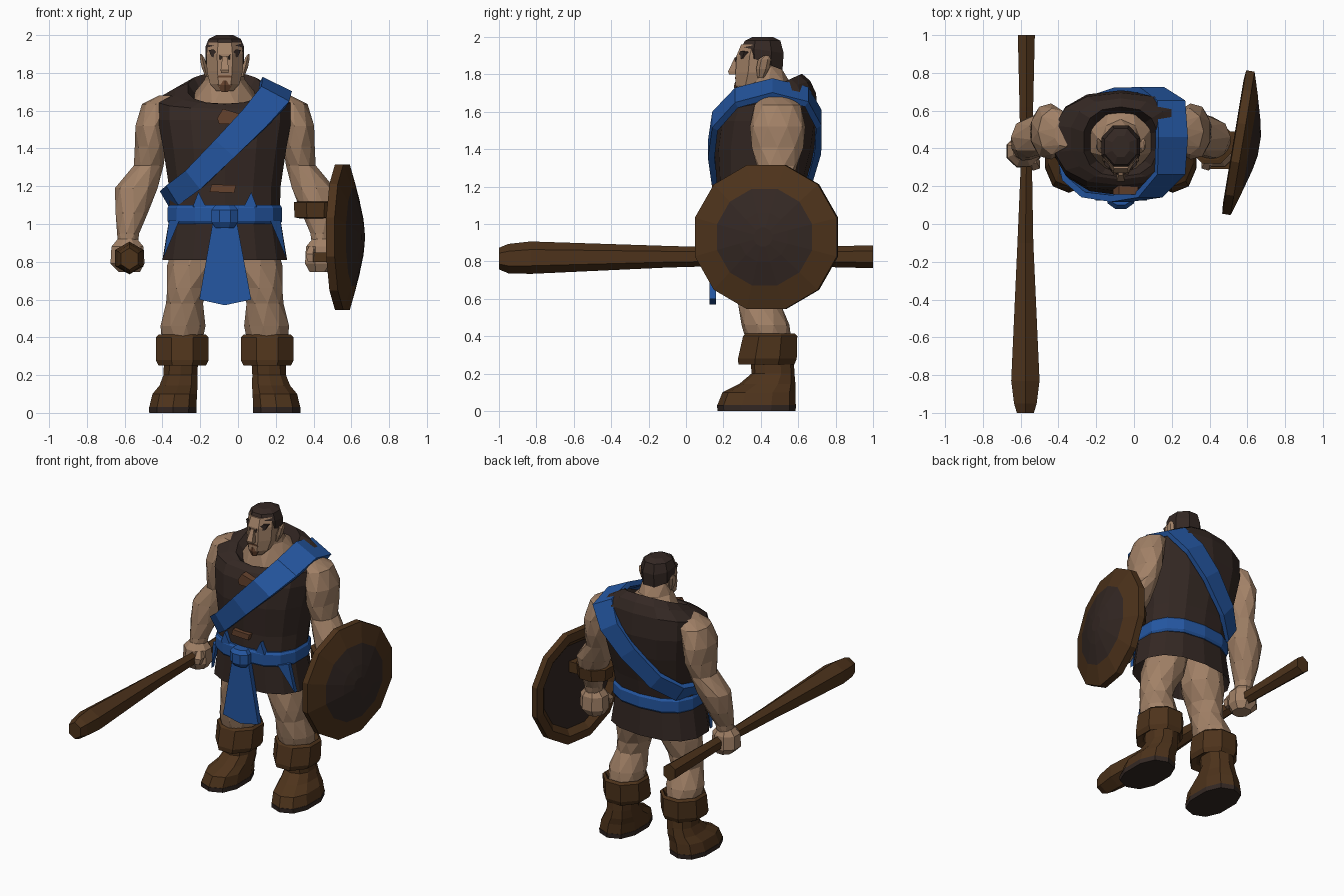
import bpy, bmesh, math
from mathutils import Vector, Matrix

CX = -0.07  # mirror plane of the body


def material(name, rgb):
    m = bpy.data.materials.new(name)
    m.diffuse_color = (*rgb, 1)
    return m


SKIN = material("skin", (0.36, 0.22, 0.135))
DARK = material("dark_cloth", (0.034, 0.021, 0.017))
BROWN = material("brown_leather", (0.075, 0.033, 0.011))
PATCH = material("patch_leather", (0.13, 0.055, 0.027))
BLUE = material("blue_cloth", (0.018, 0.095, 0.36))


def make(name, verts, faces, mat):
    bm = bmesh.new()
    vs = [bm.verts.new(v) for v in verts]
    for f in faces:
        bm.faces.new([vs[i] for i in f])
    bmesh.ops.recalc_face_normals(bm, faces=bm.faces)
    me = bpy.data.meshes.new(name)
    bm.to_mesh(me)
    bm.free()
    me.materials.append(mat)
    ob = bpy.data.objects.new(name, me)
    bpy.context.collection.objects.link(ob)
    return ob


def loft(name, rings, mat, n=8, p=2.0, facet=False, cap=True, side=1, mtx=Matrix()):
    """Skin rings (x, y, z, rx, ry, tilt); facet twists alternate rings into triangles."""
    verts, faces = [], []
    k = 1.04 if facet else 1 / math.cos(math.pi / n) if p == 2 else 1
    power = lambda v: math.copysign(abs(v) ** (2 / p), v)
    for i, (x, y, z, rx, ry, *t) in enumerate(rings):
        off = 0.5 * (i % 2) if facet else 0.5
        for j in range(n):
            a = 2 * math.pi * (j + off) / n
            dx, dy = k * rx * power(math.cos(a)), k * ry * power(math.sin(a))
            wx = CX + side * (x + dx - CX)
            verts.append(mtx @ Vector((wx, y + dy, z + (t[0] * dy if t else 0))))
    for i in range(len(rings) - 1):
        for j in range(n):
            a, a2 = i * n + j, i * n + (j + 1) % n
            b, b2 = a + n, a2 + n
            if not facet:
                faces.append((a, a2, b2, b))
            elif i % 2 == 0:
                faces += [(a, a2, b), (a2, b2, b)]
            else:
                faces += [(a, b2, b), (a, a2, b2)]
    if cap:
        faces += [tuple(range(n)), tuple(range(len(verts) - n, len(verts)))]
    return make(name, verts, faces, mat)


def panel(name, pts, y0, y1, mat, side=1, skew=0):
    """Extrude an x-z outline along y; skew pushes outer points back."""
    n = len(pts)
    verts = [(CX + side * (x - CX), y + skew * (CX - x), z) for y in (y0, y1) for x, z in pts]
    faces = [tuple(range(n)), tuple(range(n, 2 * n))]
    faces += [(i, (i + 1) % n, n + (i + 1) % n, n + i) for i in range(n)]
    return make(name, verts, faces, mat)


# tunic, with a hollow hem and a collar that rises at the back
loft("tunic", [(CX, .385, .94, .25, .18), (CX, .385, .81, .337, .235), (CX, .38, 1.05, .297, .225),
               (CX, .40, 1.2, .302, .235), (CX, .42, 1.4, .333, .268), (CX, .44, 1.55, .36, .268),
               (CX, .45, 1.655, .36, .245, .18), (CX, .45, 1.70, .27, .215, .3),
               (CX, .435, 1.72, .20, .185, .45), (CX, .435, 1.66, .155, .15, .45)], DARK, n=14, p=2.4)
loft("belt", [(CX, .38, 1.0, .30, .235), (CX, .38, 1.015, .31, .245),
              (CX, .38, 1.085, .31, .245), (CX, .38, 1.10, .30, .235)], BLUE, n=14, p=2.5)
loft("belt_knot", [(CX, .13, .98, .05, .03), (CX, .13, 1.01, .07, .05),
                   (CX, .13, 1.075, .07, .05), (CX, .13, 1.10, .05, .03)], BLUE)
panel("apron", [(-.13, 1.03), (-.01, 1.03), (.07, .6), (CX, .57), (-.205, .6)], .125, .16, BLUE)
panel("chest_patch", [(-.11, 1.56), (-.08, 1.61), (.02, 1.58), (0, 1.53), (-.10, 1.53)], .155, .21, PATCH)
panel("belly_patch", [(-.15, 1.17), (-.14, 1.21), (-.01, 1.205), (-.02, 1.165)], .14, .2, PATCH)
for s in (1, -1):
    panel("hem_stripe", [(-.31, 1.02), (-.365, 1.02), (-.395, .82)], .0, .03, BLUE, s, .82)
    panel("belt_spike", [(-.24, 1.09), (-.17, 1.09), (-.21, 1.17)], .15, .2, BLUE, s)

# sash: a rectangular band swept round the torso, widest on the shoulder
loop = [Vector(v) for v in [
    (.20, .46, 1.725), (.19, .27, 1.675), (.08, .155, 1.55), (-.07, .135, 1.40), (-.23, .155, 1.24),
    (-.335, .24, 1.16), (-.368, .40, 1.13), (-.335, .56, 1.16), (-.22, .655, 1.25),
    (-.05, .705, 1.42), (.09, .71, 1.56), (.19, .645, 1.68)]]
mid = sum(loop, Vector()) / len(loop)
verts, faces, n = [], [], len(loop)
for q in loop:
    half = Vector((.03, 0, -.052)).lerp(Vector((.078, 0, -.038)), (q.z - 1.13) / .6)
    out = q - mid
    out = (out - out.project(half)).normalized() * .018
    verts += [q + half + out, q - half + out, q - half - out, q + half - out]
for i in range(n):
    for j in range(4):
        a, b = 4 * i, 4 * ((i + 1) % n)
        faces.append((a + j, a + (j + 1) % 4, b + (j + 1) % 4, b + j))
make("sash", verts, faces, BLUE)

# neck and head
loft("neck", [(CX, .44, 1.58, .19, .17, .3), (CX, .44, 1.675, .165, .155, .4),
              (CX, .44, 1.76, .105, .11), (CX, .42, 1.84, .085, .09)], SKIN, facet=True)
loft("head", [(CX, .32, 1.705, .045, .045), (CX, .355, 1.74, .078, .09), (CX, .38, 1.81, .095, .115),
              (CX, .39, 1.90, .097, .12), (CX, .40, 1.96, .085, .105)], SKIN)
loft("hair", [(CX, .41, 1.865, .101, .106, -.4), (CX, .41, 1.93, .103, .112, -.15),
              (CX, .41, 1.98, .085, .095), (CX, .41, 2.0, .045, .055)], DARK)
loft("nose", [(CX, .265, 1.80, .02, .035), (CX, .26, 1.815, .022, .035),
              (CX, .275, 1.89, .012, .015)], SKIN, n=4)
loft("goatee", [(CX, .285, 1.70, .018, .018), (CX, .285, 1.735, .038, .025),
                (CX, .285, 1.76, .033, .02)], PATCH, n=6)
panel("mouth", [(-.11, 1.775), (-.03, 1.775), (-.04, 1.785), (-.10, 1.785)], .262, .3, PATCH)

for s in (1, -1):
    panel("brow", [(-.085, 1.885), (-.09, 1.87), (-.14, 1.885), (-.155, 1.92), (-.13, 1.925)],
          .248, .28, DARK, s, .75)
    loft("ear", [(-.165, .40, 1.78, .008, .015), (-.178, .41, 1.83, .015, .03),
                 (-.19, .42, 1.88, .012, .03), (-.197, .43, 1.90, .004, .012)], SKIN, n=6, side=s)

    # arms and fists
    loft("arm", [(-.37, .48, 1.68, .05, .07), (-.42, .49, 1.635, .085, .12), (-.455, .49, 1.52, .09, .145),
                 (-.46, .49, 1.41, .083, .135), (-.475, .485, 1.31, .078, .105), (-.535, .46, 1.19, .112, .105),
                 (-.565, .43, 1.06, .085, .088), (-.58, .40, .95, .058, .062), (-.585, .39, .88, .05, .055)],
         SKIN, n=9, facet=True, side=s)
    loft("fist", [(-.585, .39, .92, .052, .055), (-.585, .385, .88, .085, .08),
                  (-.585, .385, .79, .09, .085), (-.575, .385, .745, .055, .06)], SKIN, side=s)
    loft("thumb", [(-.53, .31, .80, .02, .02), (-.525, .315, .84, .028, .028),
                   (-.535, .34, .88, .02, .02)], SKIN, n=5, side=s)

    # legs and boots
    loft("leg", [(-.20, .42, .97, .12, .15), (-.235, .40, .78, .135, .14), (-.27, .385, .66, .107, .12),
                 (-.28, .39, .58, .097, .11), (-.295, .425, .46, .118, .125), (-.295, .45, .34, .10, .115)],
         SKIN, n=9, facet=True, side=s)
    loft("boot_cuff", [(-.295, .44, .27, .10, .12), (-.295, .43, .25, .125, .15), (-.295, .435, .28, .14, .157),
                       (-.295, .45, .40, .14, .145), (-.295, .45, .415, .125, .13),
                       (-.295, .45, .38, .10, .11)], BROWN, side=s)
    loft("boot", [(-.30, .46, .31, .095, .115), (-.305, .465, .20, .093, .115), (-.315, .435, .145, .105, .15),
                  (-.335, .39, .10, .123, .195), (-.345, .377, .03, .13, .21)], BROWN, n=10, p=2.4, side=s)
    loft("boot_sole", [(-.345, .377, 0, .13, .208), (-.345, .377, .032, .132, .212)],
         DARK, n=10, p=2.4, side=s)

# club lying along y through the right fist
lay = Matrix.Rotation(math.pi / 2, 4, 'X')
loft("club", [(-.57, .825, -1, .045, .053), (-.57, .825, -.62, .036, .045), (-.57, .825, -.3, .03, .04),
              (-.575, .825, .1, .042, .05), (-.575, .82, .83, .075, .075), (-.575, .815, .95, .06, .068),
              (-.575, .815, 1, .045, .05)], BROWN, n=6, mtx=lay)

# shield on the left arm, with strap and grip
turn = (Matrix.Translation((.555, .43, .93)) @ Matrix.Rotation(math.radians(-9.5), 4, 'Z')
        @ Matrix.Rotation(math.pi / 2, 4, 'Y'))
disc = lambda prof: [(0, 0, h, r, r) for r, h in prof]
loft("shield_rim", disc([(.29, .005), (.33, -.03), (.385, -.025), (.385, .02), (.258, .06)]),
     BROWN, n=12, cap=False, mtx=turn)
loft("shield_face", disc([(.295, .005), (.262, .058), (.13, .095), (.05, .11)]), DARK, n=12, mtx=turn)
loft("arm_strap", [(.41, .43, 1.03, .085, .09), (.41, .43, 1.035, .11, .105),
                   (.41, .43, 1.115, .115, .11), (.41, .43, 1.12, .09, .09)], BROWN)
panel("strap_mount", [(.46, 1.035), (.57, 1.035), (.57, 1.11), (.46, 1.11)], .37, .49, BROWN)
panel("shield_grip", [(.40, .80), (.57, .80), (.57, .85), (.40, .85)], .29, .33, BROWN)
